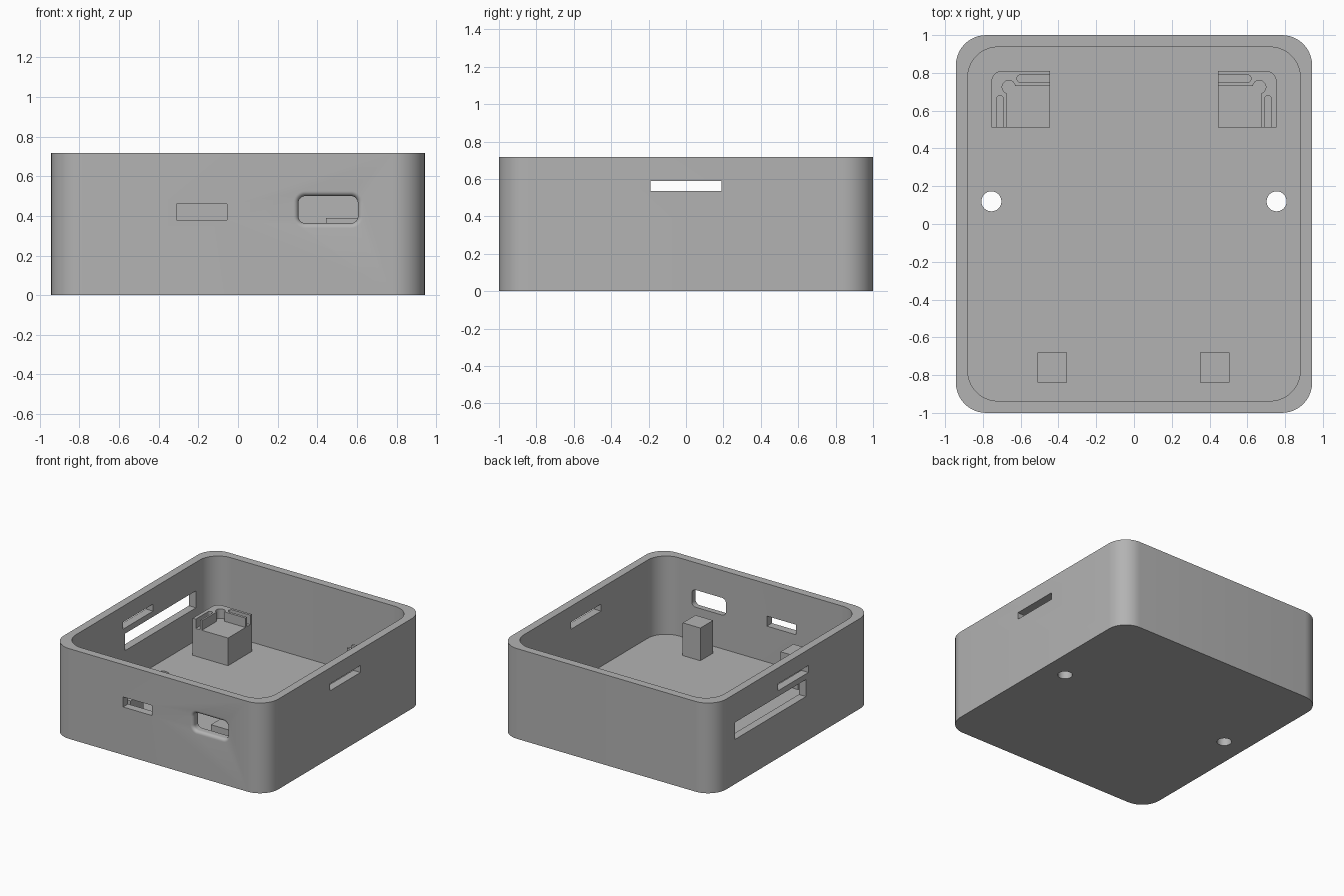
import bpy, bmesh, math
from mathutils import Vector

if "Cube" in bpy.data.objects:
    bpy.data.objects.remove(bpy.data.objects["Cube"], do_unlink=True)

# Main dimensions
HX, HY, H = 0.943, 1.0, 0.717
WALL, FLOOR, R = 0.063, 0.095, 0.16

grey = bpy.data.materials.new("Plain Grey")
grey.use_nodes = True
grey.diffuse_color = (0.45, 0.45, 0.45, 1)
grey.node_tree.nodes["Principled BSDF"].inputs["Base Color"].default_value = (0.45, 0.45, 0.45, 1)


def outline(x0, x1, y0, y1, radii, steps=10):
    """Rounded rectangle; radii run from the upper right corner anticlockwise."""
    corners = [(x1, y1, -1, -1), (x0, y1, 1, -1), (x0, y0, 1, 1), (x1, y0, -1, 1)]
    pts = []
    for i, ((x, y, sx, sy), r) in enumerate(zip(corners, radii)):
        if r == 0:
            pts.append((x, y))
            continue
        for k in range(steps + 1):
            a = math.pi / 2 * (i + k / steps)
            pts.append((x + sx * r + r * math.cos(a), y + sy * r + r * math.sin(a)))
    return pts


def loft(name, rings):
    """Closed solid through matching rings of 3D points."""
    bm = bmesh.new()
    loops = [[bm.verts.new(p) for p in ring] for ring in rings]
    n = len(loops[0])
    for a, b in zip(loops, loops[1:]):
        for i in range(n):
            j = (i + 1) % n
            bm.faces.new((a[i], a[j], b[j], b[i]))
    bm.faces.new(loops[0])
    bm.faces.new(loops[-1])
    bmesh.ops.recalc_face_normals(bm, faces=bm.faces)
    mesh = bpy.data.meshes.new(name)
    bm.to_mesh(mesh)
    bm.free()
    obj = bpy.data.objects.new(name, mesh)
    bpy.context.collection.objects.link(obj)
    mesh.materials.append(grey)
    return obj


def prism(name, pts, z0, z1):
    return loft(name, [[(x, y, z) for x, y in pts] for z in (z0, z1)])


def box(name, x0, x1, y0, y1, z0, z1):
    return prism(name, outline(x0, x1, y0, y1, (0, 0, 0, 0)), z0, z1)


def circle(x, y, r, n=32):
    return [(x + r * math.cos(math.tau * k / n), y + r * math.sin(math.tau * k / n)) for k in range(n)]


def cut(obj, cutters):
    """Subtract each cutter, then discard it."""
    for c in cutters:
        mod = obj.modifiers.new("cut", 'BOOLEAN')
        mod.operation, mod.solver, mod.object = 'DIFFERENCE', 'EXACT', c
        bpy.context.view_layer.objects.active = obj
        bpy.ops.object.modifier_apply(modifier=mod.name)
        bpy.data.objects.remove(c, do_unlink=True)


def smooth(obj):
    bpy.ops.object.select_all(action='DESELECT')
    obj.select_set(True)
    bpy.context.view_layer.objects.active = obj
    bpy.ops.object.shade_smooth_by_angle(angle=math.radians(30))


# Open tray with rounded corners
tray = prism("case_tray", outline(-HX, HX, -HY, HY, (R,) * 4), 0, H)
ix, iy = HX - WALL, HY - WALL
cutters = [prism("cavity", outline(-ix, ix, -iy, iy, (R,) * 4), FLOOR, H + 0.1)]

# Side slots, side window, front slot
for s in (-1, 1):
    a, b = sorted((s * (ix - 0.05), s * (HX + 0.05)))
    cutters.append(box("side_slot", a, b, -0.19, 0.19, 0.535, 0.59))
    cutters.append(prism("floor_hole", circle(s * 0.755, 0.12, 0.053), -0.1, FLOOR + 0.1))
cutters.append(box("side_window", -HX - 0.05, -ix + 0.05, -0.16, 0.73, 0.355, 0.49))
cutters.append(box("front_slot", -0.31, -0.055, -HY - 0.05, -iy + 0.05, 0.38, 0.46))

# Front port with a rounded outer lip
lip = 0.025
profile = [(-iy + 0.05, 0)]
for k in range(7):
    a = math.pi / 2 * k / 6
    profile.append((-HY + lip * (1 - math.sin(a)), lip * (1 - math.cos(a))))
profile.append((-HY - 0.02, lip))
cutters.append(loft("front_port", [
    [(x, y, z) for x, z in outline(0.305 - g, 0.605 + g, 0.363 - g, 0.5 + g, (0.035 + g,) * 4)]
    for y, g in profile]))
cut(tray, cutters)
smooth(tray)

for s, side in ((1, "left"), (-1, "right")):
    def flip(pts):
        return [(s * x, y) for x, y in pts]

    # Rear stand: block with a raised slotted corner rim
    stand = prism(side + "_rear_stand", flip(outline(0.445, 0.755, 0.51, 0.81, (0.055, 0, 0, 0))),
                  FLOOR - 0.01, 0.39)
    shelf = 0.315
    cut(stand, [
        prism("pocket", flip(outline(0.4, 0.675, 0.45, 0.73, (0,) * 4)), shelf, 0.5),
        prism("relief", flip(circle(0.663, 0.725, 0.035)), shelf, 0.5),
        prism("back_groove", flip(outline(0.4, 0.62, 0.75, 0.79, (0.0199, 0, 0, 0.0199))), shelf, 0.5),
        prism("side_groove", flip(outline(0.69, 0.728, 0.45, 0.68, (0.0189, 0.0189, 0, 0))), shelf, 0.5),
    ])
    smooth(stand)

    # Front support post
    x0, x1 = (0.35, 0.505) if s > 0 else (-0.51, -0.355)
    box(side + "_front_post", x0, x1, -0.84, -0.68, FLOOR - 0.01, 0.355)
